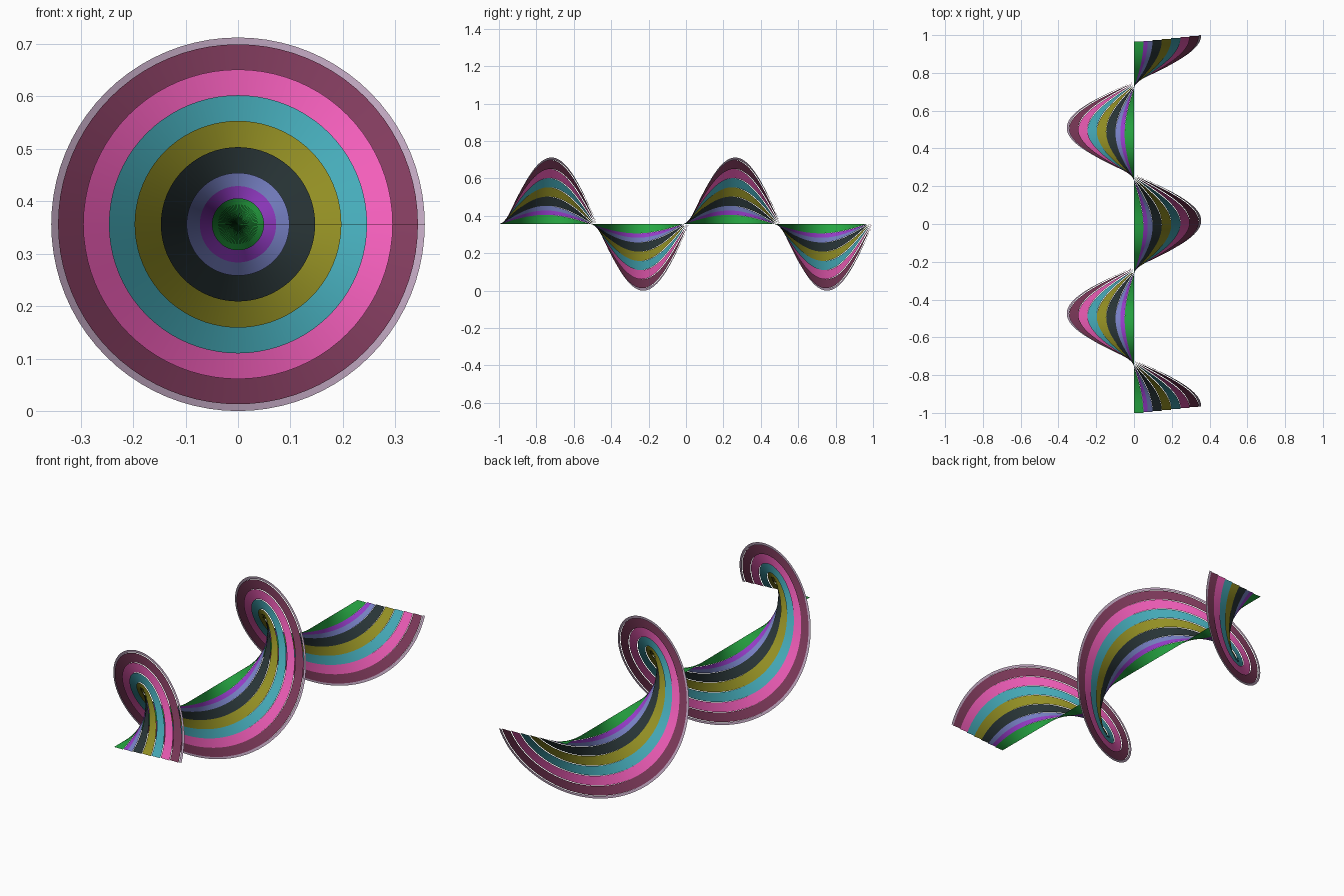
import bpy, bmesh
from math import cos, sin, tau

if "Cube" in bpy.data.objects:
    bpy.data.objects.remove(bpy.data.objects["Cube"])

R, TURNS, SEG = 0.356, 2, 80
STEP = 0.005                      # each wider band sits a little further along y
LENGTH = 2 - 7 * STEP             # axial travel of one band


def colour(name, rgb):
    m = bpy.data.materials.new(name)
    m.diffuse_color = [((c / 255 + 0.055) / 1.055) ** 2.4 for c in rgb] + [1]
    m.use_nodes = True
    m.node_tree.nodes["Principled BSDF"].inputs["Base Color"].default_value = m.diffuse_color
    return m


def helix_band(name, r0, r1, level, rgb):
    """Spiral ribbon between two radii, wound around the y axis."""
    bm = bmesh.new()
    n = TURNS * SEG
    prev = None
    for i in range(n + 1):
        a = TURNS * tau * i / n
        y = -1 + LENGTH * i / n + level * STEP
        pair = [bm.verts.new((r * cos(a), y, R + r * sin(a))) for r in (r0, r1)]
        if prev:
            f = bm.faces.new((prev[0], prev[1], pair[1], pair[0]))
            f.smooth = True
        prev = pair
    me = bpy.data.meshes.new(name)
    bm.to_mesh(me)
    bm.free()
    me.materials.append(colour(name, rgb))
    ob = bpy.data.objects.new(name, me)
    bpy.context.collection.objects.link(ob)


# Concentric spiral bands, from the axis outwards
bands = [
    ("green_band", 0.0, 0.0495, 0, (38, 165, 66)),
    ("purple_band", 0.0495, 0.0727, 1, (150, 60, 200)),
    ("blue_band", 0.0727, 0.098, 1, (118, 128, 195)),
    ("black_band", 0.098, 0.147, 2, (40, 52, 54)),
    ("olive_band", 0.147, 0.197, 3, (148, 144, 36)),
    ("teal_band", 0.197, 0.246, 4, (70, 172, 186)),
    ("pink_band", 0.246, 0.295, 5, (242, 94, 186)),
    ("maroon_band", 0.295, 0.343, 6, (130, 60, 94)),
    ("pale_rim", 0.343, R, 7, (190, 165, 190)),
]
for b in bands:
    helix_band(*b)
